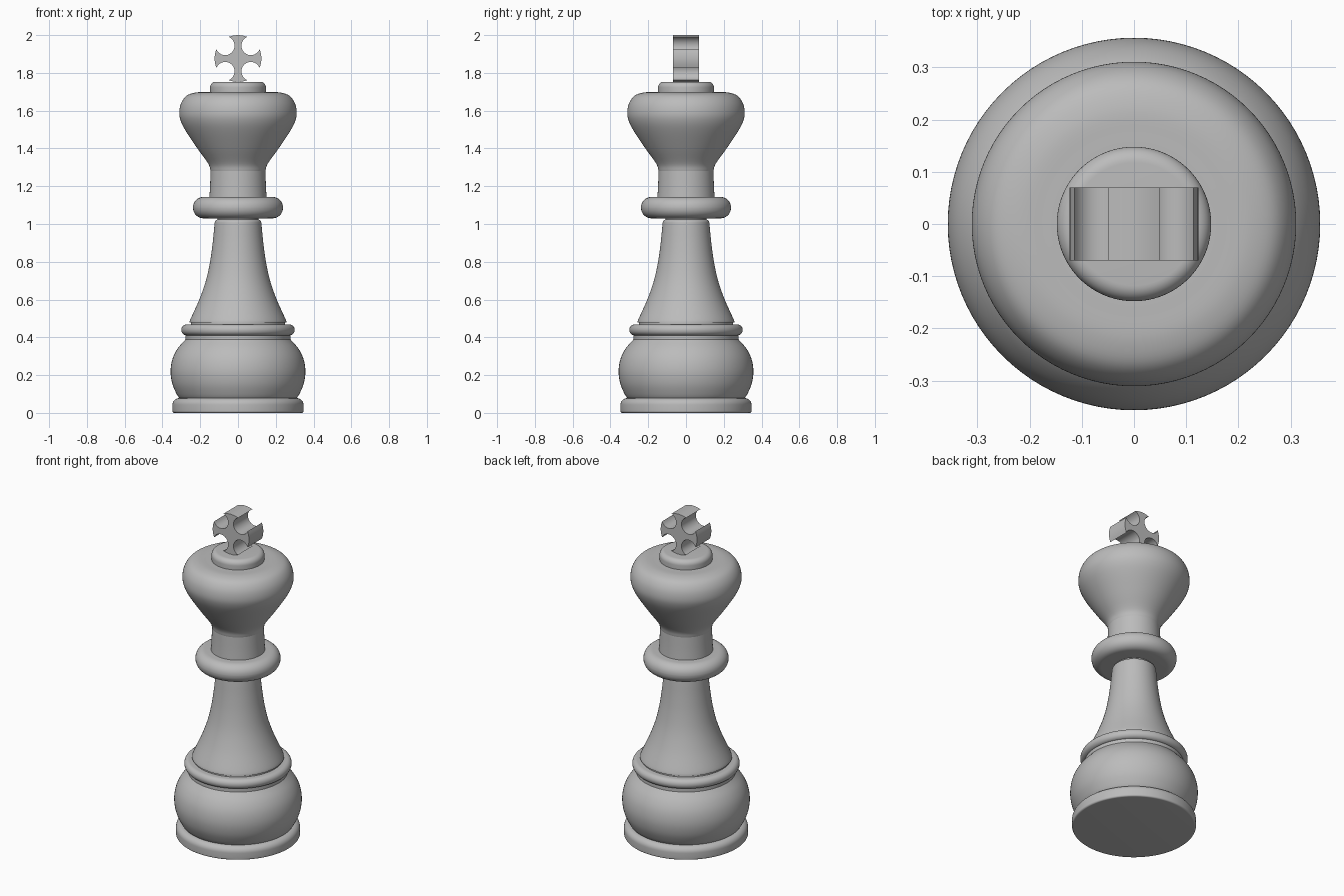
import bpy, bmesh, math
from mathutils import Vector

if "Cube" in bpy.data.objects:
    bpy.data.objects.remove(bpy.data.objects["Cube"])

SIDES = 96
grey = bpy.data.materials.new("plain_grey")
grey.use_nodes = True
grey.diffuse_color = (0.5, 0.5, 0.5, 1)
grey.node_tree.nodes["Principled BSDF"].inputs["Base Color"].default_value = (0.5, 0.5, 0.5, 1)


def finish(name, bm, angle):
    bmesh.ops.recalc_face_normals(bm, faces=bm.faces)
    mesh = bpy.data.meshes.new(name)
    bm.to_mesh(mesh)
    bm.free()
    mesh.materials.append(grey)
    obj = bpy.data.objects.new(name, mesh)
    bpy.context.collection.objects.link(obj)
    bpy.ops.object.select_all(action='DESELECT')
    obj.select_set(True)
    bpy.context.view_layer.objects.active = obj
    bpy.ops.object.shade_smooth_by_angle(angle=math.radians(angle))


def smooth_curve(points, steps=5):
    """Catmull-Rom curve through (radius, height) points."""
    p = [Vector(q) for q in points]
    p = [2 * p[0] - p[1]] + p + [2 * p[-1] - p[-2]]
    out = []
    for a, b, c, d in zip(p, p[1:], p[2:], p[3:]):
        for i in range(steps):
            t = i / steps
            out.append(0.5 * (2 * b + (c - a) * t + (2 * a - 5 * b + 4 * c - d) * t * t
                              + (3 * b - a - 3 * c + d) * t ** 3))
    return out + [p[-2]]


def rounded(r, z0, z1, low, high):
    """Profile of a disc with its lower and upper rims rounded."""
    path = []
    for z, rad, start in ((z0 + low, low, -90), (z1 - high, high, 0)):
        for i in range(9):
            a = math.radians(start + i * 90 / 8)
            path.append((r - rad + rad * math.cos(a), z + rad * math.sin(a)))
    return path


def lathe(name, path):
    """Turn a profile around the z axis, closed at both ends."""
    bm = bmesh.new()
    path = [(0, path[0][1])] + [tuple(q) for q in path] + [(0, path[-1][1])]
    verts = [bm.verts.new((r, 0, z)) for r, z in path]
    edges = [bm.edges.new(pair) for pair in zip(verts, verts[1:])]
    bmesh.ops.spin(bm, geom=verts + edges, axis=(0, 0, 1), cent=(0, 0, 0),
                   angle=math.tau, steps=SIDES, use_merge=True)
    bmesh.ops.remove_doubles(bm, verts=bm.verts, dist=0.00005)
    finish(name, bm, 40)


# Base and lower body
lathe("foot_disc", rounded(0.347, 0, 0.078, 0.01, 0.035))
lathe("belly", smooth_curve([(0.305, 0.07), (0.325, 0.1), (0.348, 0.155), (0.357, 0.22),
                             (0.347, 0.285), (0.32, 0.34), (0.277, 0.39)]))
lathe("lower_neck", [(0.278, 0.38), (0.278, 0.42)])
lathe("lower_ring", rounded(0.3, 0.41, 0.468, 0.028, 0.028))

# Tapered stem
lathe("stem_foot", [(0.25, 0.46), (0.25, 0.48)])
lathe("stem", smooth_curve([(0.257, 0.478), (0.25, 0.5), (0.205, 0.6), (0.17, 0.7), (0.148, 0.8),
                            (0.134, 0.9), (0.125, 0.99), (0.121, 1.015), (0.108, 1.025)]))
lathe("stem_top", [(0.108, 1.01), (0.108, 1.05)])

# Collar, neck and head
lathe("collar", rounded(0.238, 1.03, 1.143, 0.055, 0.055))
lathe("neck", smooth_curve([(0.152, 1.13), (0.148, 1.2), (0.145, 1.285)]))
lathe("head", smooth_curve([(0.145, 1.28), (0.158, 1.32), (0.215, 1.4), (0.275, 1.49),
                            (0.303, 1.545), (0.311, 1.59), (0.301, 1.64), (0.272, 1.679),
                            (0.225, 1.696), (0.17, 1.698), (0.14, 1.698)]))
lathe("crown_cap", rounded(0.148, 1.68, 1.753, 0.005, 0.03))

# Flared cross: each quarter is a round notch followed by a bowed arm end
bm = bmesh.new()
outline = []
for quarter in range(4):
    turn = -quarter * math.pi / 2
    arc = [math.radians(112 + i * 226 / 16) for i in range(17)]
    pts = [(0.068 + 0.05 * math.cos(a), 0.068 + 0.05 * math.sin(a)) for a in arc]
    pts += [(0.124 - 4 * y * y, y) for y in (0.034, 0.017, 0, -0.017, -0.034)]
    for x, z in pts:
        outline.append((x * math.cos(turn) - z * math.sin(turn), -0.07,
                        1.876 + x * math.sin(turn) + z * math.cos(turn)))
face = bm.faces.new([bm.verts.new(q) for q in outline])
back = bmesh.ops.extrude_face_region(bm, geom=[face], use_keep_orig=True)["geom"]
bmesh.ops.translate(bm, verts=[v for v in back if isinstance(v, bmesh.types.BMVert)],
                    vec=(0, 0.14, 0))
finish("cross", bm, 30)
